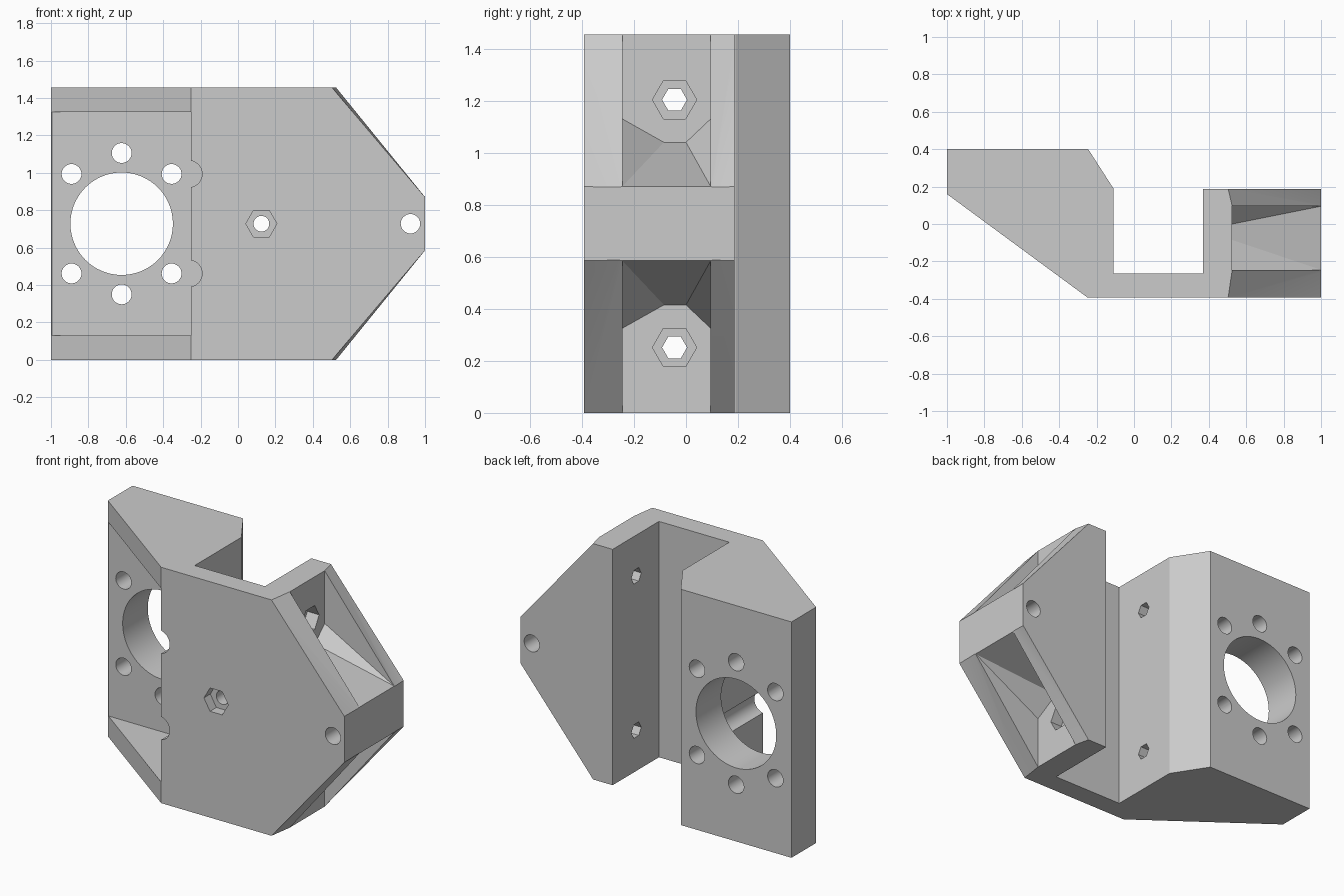
import bpy, bmesh
from math import cos, sin, pi, radians
from mathutils import Vector

cube = bpy.data.objects.get("Cube")
if cube:
    bpy.data.objects.remove(cube, do_unlink=True)

H = 1.455
MID = H / 2

grey = bpy.data.materials.new("plain_grey")
grey.use_nodes = True
grey.diffuse_color = (0.6, 0.6, 0.6, 1)
grey.node_tree.nodes["Principled BSDF"].inputs["Base Color"].default_value = (0.6, 0.6, 0.6, 1)


def finish(name, bm):
    bmesh.ops.recalc_face_normals(bm, faces=bm.faces[:])
    mesh = bpy.data.meshes.new(name)
    bm.to_mesh(mesh)
    bm.free()
    mesh.materials.append(grey)
    obj = bpy.data.objects.new(name, mesh)
    bpy.context.collection.objects.link(obj)
    return obj


def prism(name, outline, direction):
    """Extrude a flat outline along a vector."""
    bm = bmesh.new()
    face = bm.faces.new([bm.verts.new(p) for p in outline])
    new = bmesh.ops.extrude_face_region(bm, geom=[face])["geom"]
    bmesh.ops.translate(bm, vec=Vector(direction),
                        verts=[v for v in new if isinstance(v, bmesh.types.BMVert)])
    return finish(name, bm)


def hull(name, points):
    bm = bmesh.new()
    for p in points:
        bm.verts.new(p)
    bmesh.ops.convex_hull(bm, input=bm.verts[:])
    bmesh.ops.dissolve_limit(bm, angle_limit=radians(0.1), verts=bm.verts[:], edges=bm.edges[:])
    return finish(name, bm)


def ring(r, n):
    return [(r * cos(2 * pi * i / n), r * sin(2 * pi * i / n)) for i in range(n)]


def bore_y(x, z, r, y0, y1, n=48):
    return prism("bore", [(x + a, y0, z + b) for a, b in ring(r, n)], (0, y1 - y0, 0))


def bore_x(y, z, r, x0, x1, n=6):
    return prism("bore", [(x0, y + a, z + b) for a, b in ring(r, n)], (x1 - x0, 0, 0))


# Main body: plan outline raised to full height
plan = [(-1, 0.4), (-0.245, 0.4), (-0.11, 0.19), (-0.11, -0.265), (0.37, -0.265),
        (0.37, 0.187), (1, 0.187), (1, -0.392), (-0.25, -0.392), (-1, 0.16)]
body = prism("bracket_body", [(x, y, 0) for x, y in plan], (0, 0, H))


def cut(cutter):
    mod = body.modifiers.new("cut", "BOOLEAN")
    mod.operation = "DIFFERENCE"
    mod.solver = "EXACT"
    mod.object = cutter
    bpy.context.view_layer.update()
    bpy.context.view_layer.objects.active = body
    bpy.ops.object.modifier_apply(modifier=mod.name)
    bpy.data.objects.remove(cutter, do_unlink=True)


# Recess behind the sloped side, leaving a gusset at top and bottom
FLOOR = 0.155
cut(prism("recess", [(-1.2, -0.6, 0.13), (-0.25, -0.6, 0.13),
                     (-0.25, FLOOR, 0.13), (-1.2, FLOOR, 0.13)], (0, 0, H - 0.26)))

# Large round opening and its ring of screw holes
cut(bore_y(-0.622, MID, 0.274, 0, 0.6, 64))
for x, dz in [(-0.622, 0.378), (-0.89, 0.266), (-0.355, 0.266)]:
    for s in (-1, 1):
        cut(bore_y(x, MID + s * dz, 0.053, 0, 0.6, 32))

# Tool clearance grooves in the recess wall
for s in (-1, 1):
    cut(bore_y(-0.264, MID + s * 0.266, 0.072, -0.6, FLOOR, 32))

# Nut seat in the front plate and the end hole
cut(bore_y(0.125, MID, 0.042, -0.6, -0.1, 32))
cut(bore_y(0.125, MID, 0.083, -0.6, -0.33, 6))
cut(bore_y(0.922, MID, 0.052, -0.6, 0.4, 32))

# Tapered end: bevelled corners with a scooped pocket between two cheeks
Y0, Y1 = -0.245, 0.095
TIP = 0.87
FACE = 0.525


def flip(points, s):
    return [(x, y, z if s > 0 else H - z) for x, y, z in points]


def cheek(y_out, y_in):
    pts = []
    for y, x in ((y_out, 0.503), (y_in, FACE)):
        top, tip = Vector((x, y, H)), Vector((1, y, TIP))
        step = (tip - top) * 0.1
        pts += [top - step, tip + step, (1.2, y, H + 0.2)]
    return pts


scoop = [(FACE, Y0, 1.13), (FACE, -0.085, 1.04), (FACE, 0, 1.04), (FACE, Y1, 1.13)]
for y in (Y0, Y1):
    scoop += [(FACE, y, H + 0.1), (1, y, TIP), (1.1, y, TIP), (1.1, y, H + 0.1)]

for s in (-1, 1):
    cut(hull("cheek_cutter", flip(cheek(-0.41, Y0), s)))
    cut(hull("cheek_cutter", flip(cheek(0.2, Y1), s)))
    cut(hull("scoop_cutter", flip(scoop, s)))

# Bolt holes through both walls of the channel, with nut seats
for s in (-1, 1):
    z = MID + s * 0.476
    cut(bore_x(-0.044, z, 0.085, 0.445, 0.7))
    cut(bore_x(-0.044, z, 0.048, -0.6, 0.6))

# Smooth bores, crisp edges
bpy.ops.object.select_all(action="DESELECT")
body.select_set(True)
bpy.context.view_layer.objects.active = body
bpy.ops.object.shade_smooth_by_angle(angle=radians(20))
